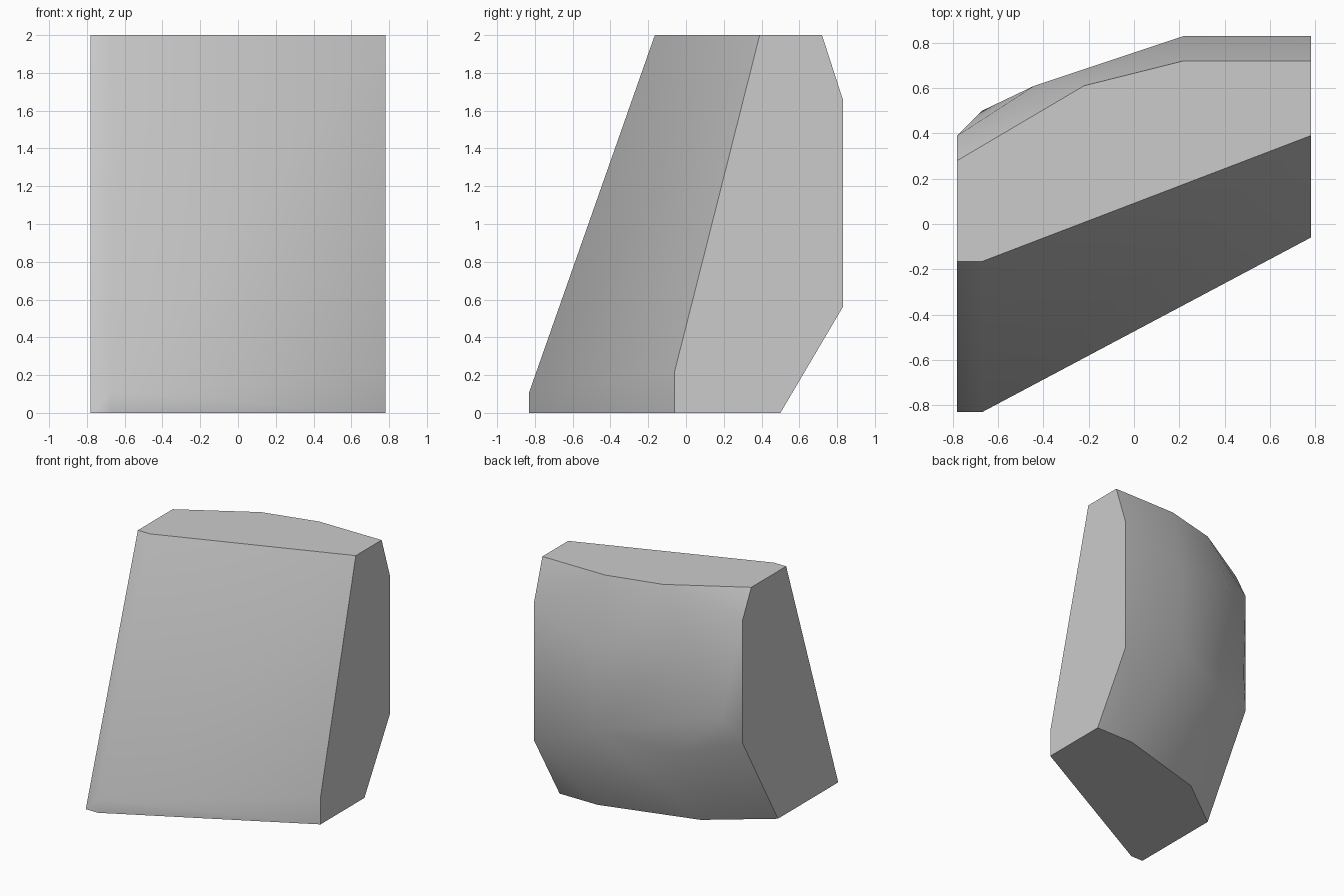
import bpy, bmesh, math

cube = bpy.data.objects.get("Cube")
if cube:
    bpy.data.objects.remove(cube, do_unlink=True)

# Material
grey = bpy.data.materials.new("plain_grey")
grey.use_nodes = True
color = (0.6, 0.6, 0.6, 1)
grey.diffuse_color = color
grey.node_tree.nodes["Principled BSDF"].inputs["Base Color"].default_value = color


def end_profile(x, outline):
    """Corner points of a flat end face, given as (y, z) pairs."""
    return [(x, y, z) for y, z in outline]


def back_rib(bottom, low, high, top):
    """One bend of the rounded back, from the base to the top."""
    return [bottom, low, high, top]


# Flat ends
right_end = end_profile(0.78, [(-0.06, 0), (-0.06, 0.22), (0.39, 2), (0.72, 2),
                               (0.83, 1.66), (0.83, 0.56), (0.5, 0)])
left_end = end_profile(-0.78, [(-0.83, 0), (-0.165, 2), (0.28, 2),
                               (0.39, 1.78), (0.39, 0.78), (-0.06, 0)])

# Leaning front with a bevelled corner
front = [(-0.67, -0.83, 0), (-0.67, -0.83, 0.11), (-0.67, -0.165, 2)]

# Rounded back
back = (back_rib((0.44, 0.5, 0), (0.22, 0.83, 0.78), (0.22, 0.83, 1.45), (0.22, 0.72, 2))
        + back_rib((-0.33, 0.28, 0), (-0.33, 0.61, 0.67), (-0.44, 0.61, 1.66), (-0.22, 0.61, 2))
        + [(-0.67, 0.5, 1.0)])

# Wrap the corners in a solid block
bm = bmesh.new()
for point in right_end + left_end + front + back:
    bm.verts.new(point)
hull = bmesh.ops.convex_hull(bm, input=bm.verts)
loose = [v for v in bm.verts if not v.link_faces]
bmesh.ops.delete(bm, geom=loose, context='VERTS')
bmesh.ops.dissolve_limit(bm, angle_limit=math.radians(0.5),
                         verts=bm.verts, edges=bm.edges)
bmesh.ops.recalc_face_normals(bm, faces=bm.faces)

mesh = bpy.data.meshes.new("leaning_block")
bm.to_mesh(mesh)
bm.free()
mesh.materials.append(grey)
block = bpy.data.objects.new("leaning_block", mesh)
bpy.context.collection.objects.link(block)

# Soft back, crisp rims
bpy.context.view_layer.objects.active = block
block.select_set(True)
bpy.ops.object.shade_smooth_by_angle(angle=math.radians(40))
